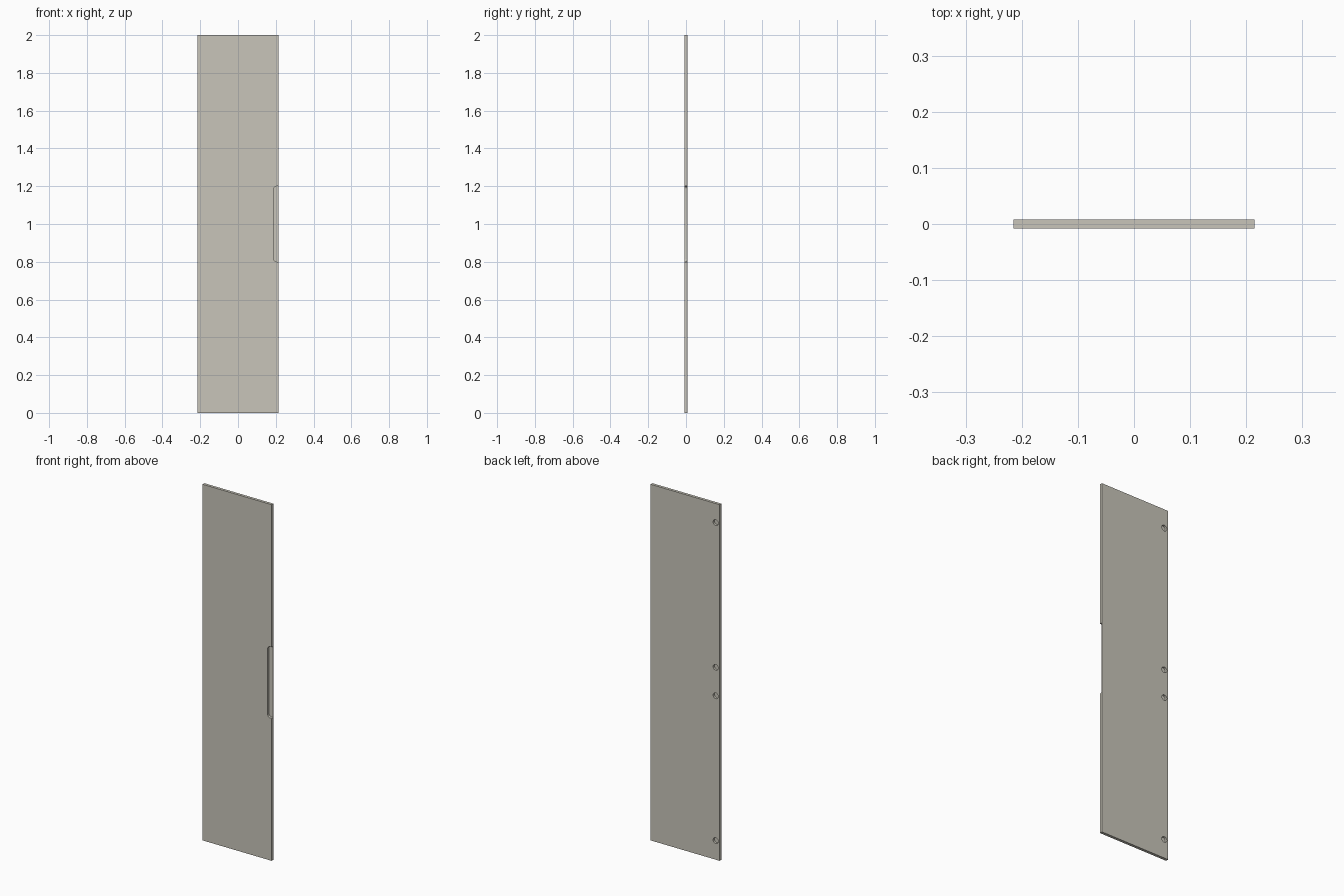
import bpy, bmesh, math
from mathutils import Matrix

if "Cube" in bpy.data.objects:
    bpy.data.objects.remove(bpy.data.objects["Cube"], do_unlink=True)

WIDTH, THICK, HEIGHT = 0.43, 0.016, 2.0
FRONT, BACK = -THICK / 2, THICK / 2

# Warm grey paint for the whole door
paint = bpy.data.materials.new("warm_grey")
paint.use_nodes = True
colour = (0.58, 0.56, 0.49, 1)
paint.diffuse_color = colour
paint.node_tree.nodes["Principled BSDF"].inputs["Base Color"].default_value = colour


def make_object(name, bm):
    bmesh.ops.recalc_face_normals(bm, faces=bm.faces)
    mesh = bpy.data.meshes.new(name)
    bm.to_mesh(mesh)
    bm.free()
    mesh.materials.append(paint)
    obj = bpy.data.objects.new(name, mesh)
    bpy.context.collection.objects.link(obj)
    return obj


def cut(target, cutter):
    cutter.hide_render = True
    mod = target.modifiers.new(cutter.name, "BOOLEAN")
    mod.operation = "DIFFERENCE"
    mod.solver = "EXACT"
    mod.object = cutter
    bpy.context.view_layer.objects.active = target
    bpy.ops.object.modifier_apply(modifier=mod.name)
    bpy.data.objects.remove(cutter, do_unlink=True)


# Door panel
bm = bmesh.new()
bmesh.ops.create_cube(bm, size=1)
bmesh.ops.scale(bm, vec=(WIDTH, THICK, HEIGHT), verts=bm.verts)
bmesh.ops.translate(bm, vec=(0, 0, HEIGHT / 2), verts=bm.verts)
panel = make_object("door_panel", bm)

# Finger pull: rounded recess open to the front and the left edge
inner, outer, low, high, radius = 0.19, 0.25, 0.8, 1.2, 0.015
outline = [(outer, low)]
for centre_z, start in ((low + radius, 270), (high - radius, 180)):
    for step in range(7):
        a = math.radians(start - step * 15)
        outline.append((inner + radius + radius * math.cos(a),
                        centre_z + radius * math.sin(a)))
outline.append((outer, high))
bm = bmesh.new()
face = bm.faces.new([bm.verts.new((x, FRONT - 0.02, z)) for x, z in outline])
extruded = bmesh.ops.extrude_face_region(bm, geom=[face])
bmesh.ops.translate(bm, vec=(0, 0.02 + THICK - 0.003, 0),
                    verts=[v for v in extruded["geom"] if isinstance(v, bmesh.types.BMVert)])
cut(panel, make_object("finger_pull_cutter", bm))

# Blind hinge cups along the right edge of the back
for z in (0.107, 0.92, 1.08, 1.893):
    bm = bmesh.new()
    bmesh.ops.create_cone(bm, cap_ends=True, segments=32, radius1=0.016,
                          radius2=0.016, depth=0.024,
                          matrix=Matrix.Translation((-0.19, BACK, z))
                          @ Matrix.Rotation(math.pi / 2, 4, "X"))
    cut(panel, make_object("hinge_cup_cutter", bm))

# Smooth the round walls, keep the edges sharp
bpy.ops.object.select_all(action="DESELECT")
panel.select_set(True)
bpy.context.view_layer.objects.active = panel
bpy.ops.object.shade_smooth_by_angle(angle=math.radians(30))
